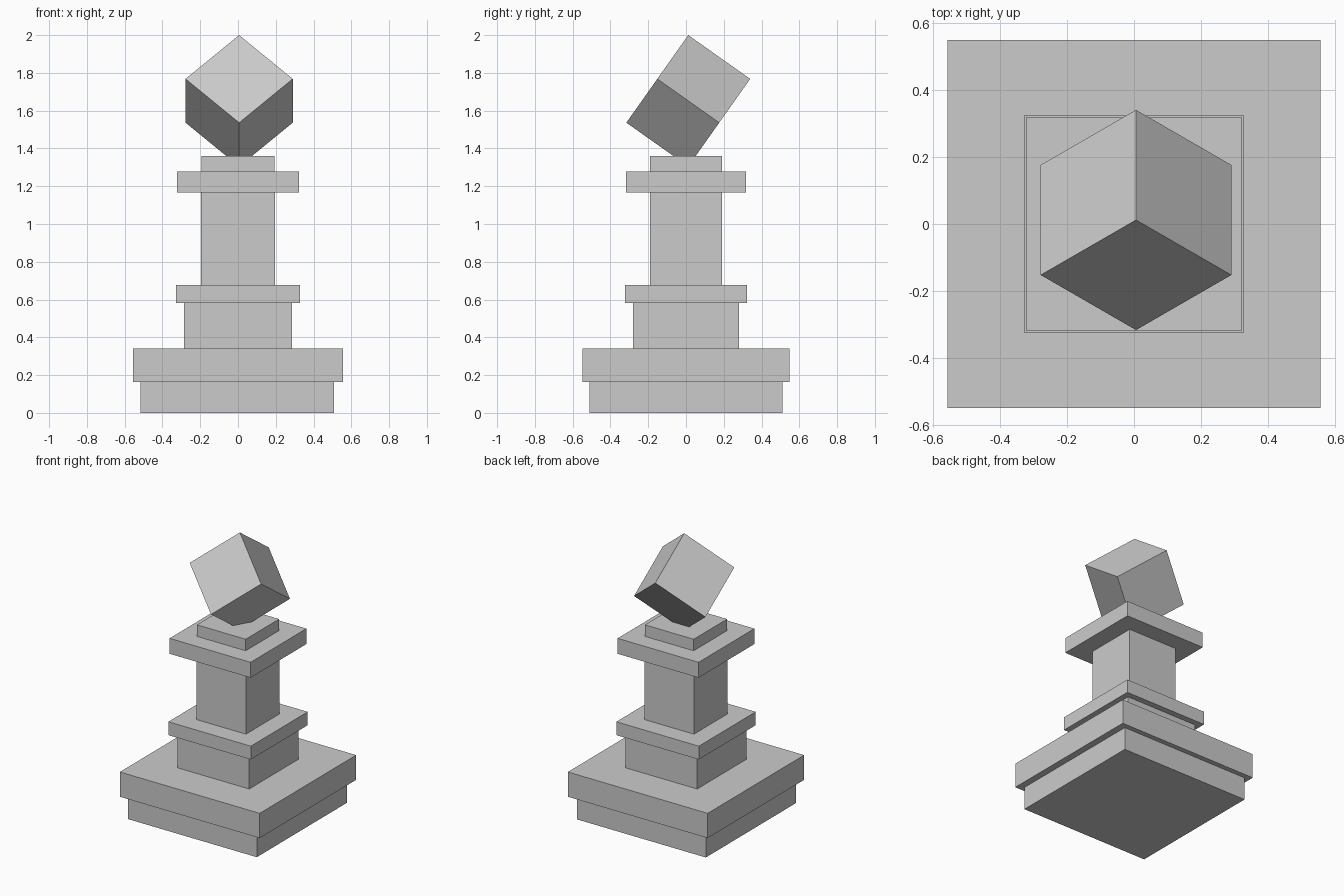
import bpy, math
from mathutils import Matrix, Vector

if "Cube" in bpy.data.objects:
    bpy.data.objects.remove(bpy.data.objects["Cube"])


def block(name, half_x, half_y, z0, z1, cx=0.0):
    bpy.ops.mesh.primitive_cube_add(size=1)
    ob = bpy.context.object
    ob.name = name
    ob.data.transform(Matrix.Diagonal((2 * half_x, 2 * half_y, z1 - z0, 1)))
    ob.location = (cx, 0, (z0 + z1) / 2)
    return ob


# stepped pedestal, bottom to top
block("plinth", 0.512, 0.512, 0.0, 0.164, -0.004)
block("base_slab", 0.556, 0.548, 0.164, 0.342)
block("lower_block", 0.285, 0.28, 0.342, 0.582)
block("lower_cap", 0.328, 0.323, 0.582, 0.678)
block("shaft", 0.196, 0.19, 0.678, 1.166)
block("upper_cap", 0.322, 0.317, 1.166, 1.277)
block("top_block", 0.194, 0.19, 1.277, 1.36)

# cube balanced on one corner, which sinks into the top block
EDGE = 0.4015
bpy.ops.mesh.primitive_cube_add(size=EDGE)
cube = bpy.context.object
cube.name = "balanced_cube"
r = math.sqrt(2 / 3)
axes = [Vector((r * math.cos(math.radians(a)), r * math.sin(math.radians(a)),
                -1 / math.sqrt(3))) for a in (90, -30, 210)]
cube.data.transform(Matrix(axes).transposed().to_4x4())
cube.location = (0.006, 0.012, 2 - EDGE * math.sqrt(3) / 2)
